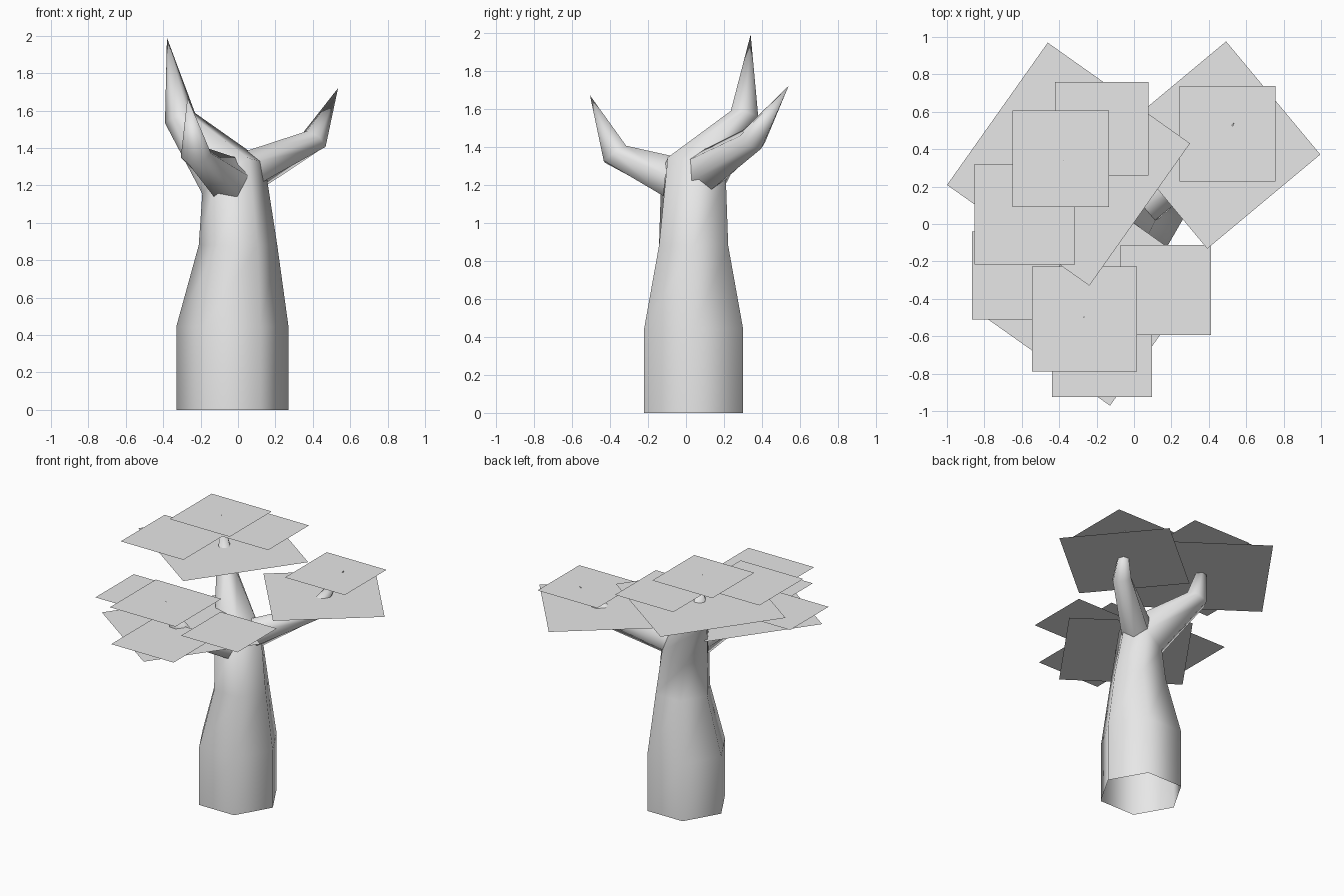
import bpy
import bmesh
from math import radians, sin, cos, tau
from mathutils import Vector, Matrix

cube = bpy.data.objects.get("Cube")
if cube:
    bpy.data.objects.remove(cube, do_unlink=True)


def make_material(name, colour):
    mat = bpy.data.materials.new(name)
    mat.use_nodes = True
    mat.diffuse_color = colour
    mat.node_tree.nodes["Principled BSDF"].inputs["Base Color"].default_value = colour
    return mat


grey = make_material("plain_grey", (0.8, 0.8, 0.8, 1))


def finish(name, bm, smooth):
    mesh = bpy.data.meshes.new(name)
    bm.to_mesh(mesh)
    bm.free()
    mesh.materials.append(grey)
    for poly in mesh.polygons:
        poly.use_smooth = smooth
    obj = bpy.data.objects.new(name, mesh)
    bpy.context.collection.objects.link(obj)
    return obj


def limb(name, rings, tip, sides=6):
    """Loft six-sided rings (centre, radius, normal) and close them in a point."""
    bm = bmesh.new()
    loops = []
    for centre, radius, normal in rings:
        n = Vector(normal).normalized()
        across = Vector((1, 0, 0))
        across = (across - n * across.dot(n)).normalized()
        up = n.cross(across)
        loops.append([bm.verts.new(Vector(centre) + radius *
                                   (across * cos(tau * i / sides) + up * sin(tau * i / sides)))
                      for i in range(sides)])
    for low, high in zip(loops, loops[1:]):
        for i in range(sides):
            j = (i + 1) % sides
            bm.faces.new((low[i], low[j], high[j], high[i]))
    apex = bm.verts.new(tip)
    for i in range(sides):
        bm.faces.new((loops[-1][i], loops[-1][(i + 1) % sides], apex))
    return finish(name, bm, True)


def leaf(name, x, y, z, size, turn=0):
    """One flat square sheet of foliage."""
    bm = bmesh.new()
    place = Matrix.Translation((x, y, z)) @ Matrix.Rotation(radians(turn), 4, "Z")
    bmesh.ops.create_grid(bm, x_segments=1, y_segments=1, size=size / 2, matrix=place)
    return finish(name, bm, False)


# Trunk, open at the foot, running on into the back branch
limb("trunk_and_back_branch", [
    ((-0.03, 0.04, 0), 0.30, (0, 0, 1)),
    ((-0.03, 0.04, 0.445), 0.30, (0, 0, 1)),
    ((0, 0.04, 0.88), 0.21, (0, 0, 1)),
    ((-0.025, 0.04, 1.24), 0.19, (-0.6, 0.4, 1)),
    ((-0.31, 0.305, 1.56), 0.085, (-0.35, 0.2, 1)),
], (-0.38, 0.34, 1.99))

# Side branches, rooted inside the trunk
limb("left_branch", [
    ((0.06, 0.10, 1.27), 0.115, (0.75, 0.5, 0.35)),
    ((0.405, 0.35, 1.44), 0.075, (0.6, 0.5, 0.8)),
], (0.535, 0.54, 1.72))
limb("front_branch", [
    ((-0.06, -0.06, 1.235), 0.125, (-0.35, -0.75, 0.25)),
    ((-0.225, -0.37, 1.36), 0.082, (-0.15, -0.5, 0.75)),
], (-0.27, -0.505, 1.67))

# Foliage: a large turned sheet under smaller straight ones on each branch
foliage = {
    "back": [(-0.35, 0.32, 1.76, 0.932, -35.3), (-0.172, 0.508, 1.86, 0.50),
             (-0.392, 0.348, 1.97, 0.515), (-0.585, 0.052, 1.86, 0.537)],
    "left": [(0.442, 0.422, 1.545, 0.787, 39.8), (0.50, 0.482, 1.705, 0.512)],
    "front": [(-0.232, -0.365, 1.41, 0.87, -35.3), (-0.265, -0.507, 1.65, 0.562),
              (0.17, -0.353, 1.483, 0.483), (-0.63, -0.275, 1.535, 0.47),
              (-0.172, -0.657, 1.445, 0.535)],
}
for branch, sheets in foliage.items():
    for number, sheet in enumerate(sheets, 1):
        leaf(f"{branch}_leaf_sheet_{number}", *sheet)
